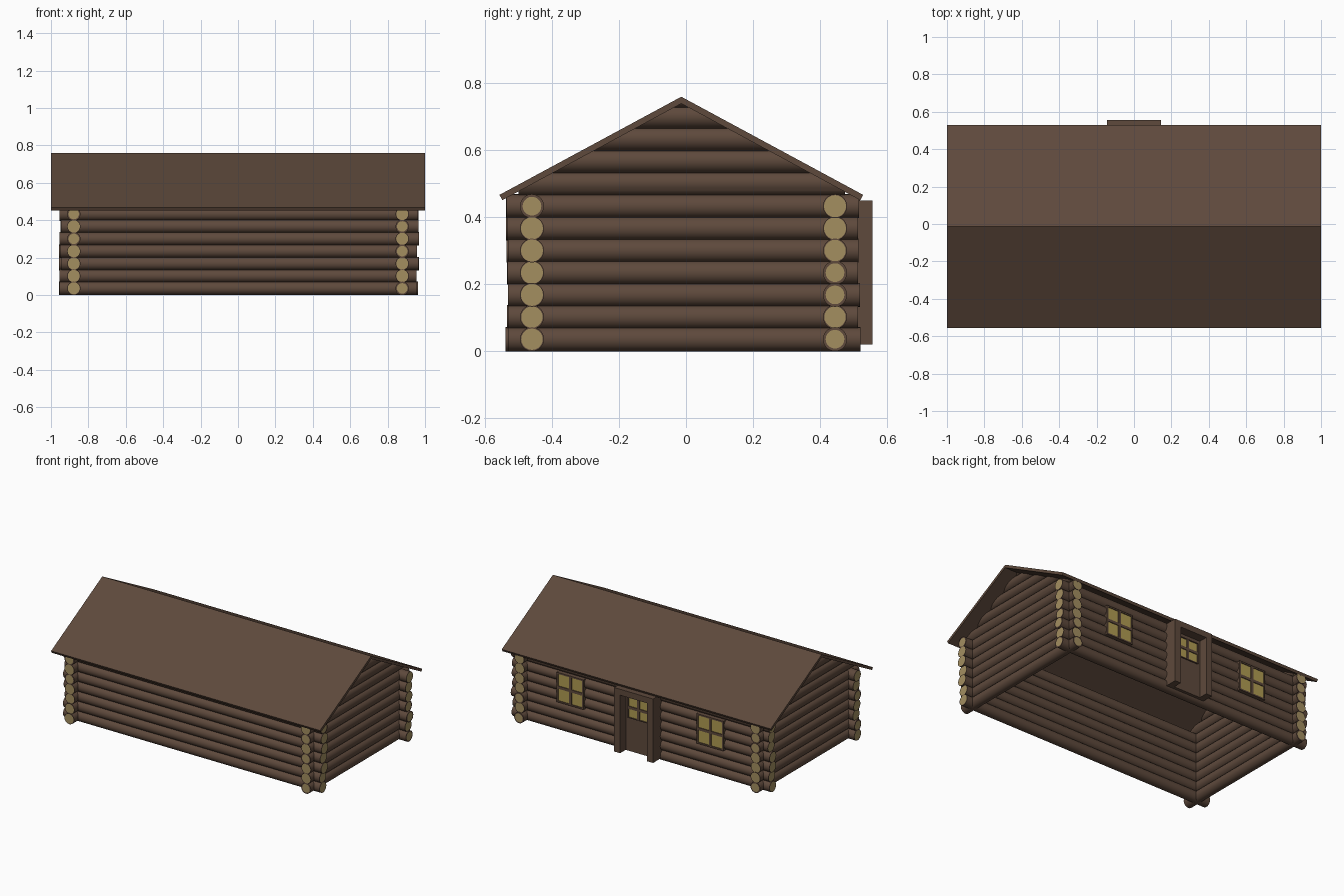
import bpy, bmesh, math, random
from mathutils import Matrix, Vector

if "Cube" in bpy.data.objects:
    bpy.data.objects.remove(bpy.data.objects["Cube"])

random.seed(4)


def material(name, rgb):
    m = bpy.data.materials.new(name)
    m.diffuse_color = (*rgb, 1)
    m.use_nodes = True
    m.node_tree.nodes["Principled BSDF"].inputs["Base Color"].default_value = m.diffuse_color
    return m


BARK = material("brown_bark", (0.112, 0.067, 0.045))
WOOD = material("cut_wood", (0.37, 0.275, 0.118))
GLASS = material("yellow_glass", (0.44, 0.33, 0.085))

RIDGE_Y, RIDGE_Z = -0.014, 0.76
EAVE_Z, HALF_SPAN, THICK = 0.467, 0.543, 0.018
SLOPE = math.atan2(RIDGE_Z - EAVE_Z, HALF_SPAN)
STEP, RADIUS = 0.0662, 0.036
FRONT_Y, BACK_Y, SIDE_X = -0.46, 0.445, 0.878


def finish(name, bm, mats):
    bmesh.ops.recalc_face_normals(bm, faces=bm.faces)
    me = bpy.data.meshes.new(name)
    bm.to_mesh(me)
    bm.free()
    for m in mats:
        me.materials.append(m)
    ob = bpy.data.objects.new(name, me)
    bpy.context.collection.objects.link(ob)
    return ob


def add_log(bm, axis, start, end, side, z, r=RADIUS):
    """Smooth log with cut-wood discs inset in both ends."""
    length, mid = end - start, (start + end) / 2
    if axis == 'x':
        mat = Matrix.Translation((mid, side, z)) @ Matrix.Rotation(math.pi / 2, 4, 'Y')
    else:
        mat = Matrix.Translation((side, mid, z)) @ Matrix.Rotation(math.pi / 2, 4, 'X')
    new = bmesh.ops.create_cone(bm, cap_ends=True, segments=20, radius1=r,
                                radius2=r, depth=length, matrix=mat)
    faces = {f for v in new["verts"] for f in v.link_faces}
    caps = [f for f in faces if len(f.verts) > 4]
    for f in faces:
        f.smooth = len(f.verts) == 4
    for f in caps:
        ring = bmesh.ops.inset_individual(bm, faces=[f], thickness=random.choice((0.003, 0.004, 0.008)))
        for q in ring["faces"]:
            q.smooth = False
        f.material_index = 1


def add_box(bm, x0, x1, y0, y1, z0, z1):
    mat = Matrix.Translation(((x0 + x1) / 2, (y0 + y1) / 2, (z0 + z1) / 2)) \
        @ Matrix.Diagonal((x1 - x0, y1 - y0, z1 - z0, 1))
    bmesh.ops.create_cube(bm, size=1, matrix=mat)


def jitter():
    return random.uniform(-0.008, 0.008)


# Front and back walls
for name, y in (("front_wall_logs", FRONT_Y), ("back_wall_logs", BACK_Y)):
    bm = bmesh.new()
    for i in range(7):
        add_log(bm, 'x', -0.95 + jitter(), 0.96 + jitter(), y, RADIUS + STEP * i)
    finish(name, bm, (BARK, WOOD))

# Side walls and gables, the gables trimmed to the roof slope
for name, x in (("left", -SIDE_X), ("right", SIDE_X)):
    bm = bmesh.new()
    for i in range(7):
        add_log(bm, 'y', -0.535 + jitter() / 2, 0.517 + jitter() / 2, x, RADIUS + STEP * i)
    finish(name + "_wall_logs", bm, (BARK, WOOD))

    bm = bmesh.new()
    for i in range(7, 11):
        add_log(bm, 'y', -0.5, 0.475, x, RADIUS + STEP * i)
    add_log(bm, 'y', -0.15, 0.12, x, RADIUS + STEP * 11 - 0.005)
    for s in (-1, 1):
        cut = bmesh.ops.bisect_plane(
            bm, geom=bm.verts[:] + bm.edges[:] + bm.faces[:],
            plane_co=(0, RIDGE_Y, RIDGE_Z - 0.016),
            plane_no=Vector((0, s * math.sin(SLOPE), math.cos(SLOPE))), clear_outer=True)
    finish(name + "_gable_logs", bm, (BARK, WOOD))

# Roof: one folded slab
bm = bmesh.new()
dy, dz = THICK * math.sin(SLOPE), THICK * math.cos(SLOPE)
under = RIDGE_Z - THICK / math.cos(SLOPE)
for s in (-1, 1):
    section = [(RIDGE_Y, RIDGE_Z), (RIDGE_Y + s * HALF_SPAN, EAVE_Z),
               (RIDGE_Y + s * (HALF_SPAN - dy), EAVE_Z - dz), (RIDGE_Y, under)]
    a = [bm.verts.new((-1, y, z)) for y, z in section]
    b = [bm.verts.new((1, y, z)) for y, z in section]
    bm.faces.new(a)
    bm.faces.new(b)
    for i in range(3):
        bm.faces.new((a[i], a[i + 1], b[i + 1], b[i]))
bmesh.ops.remove_doubles(bm, verts=bm.verts, dist=1e-5)
finish("roof", bm, (BARK,))


def window(name, x, z, y, w, h, bar, rim):
    """Two by two panes on a thin dark backing, with bars and a rim."""
    bm = bmesh.new()
    add_box(bm, x - w / 2, x + w / 2, y - 0.004, y, z - h / 2, z + h / 2)
    finish(name + "_panes", bm, (GLASS,))
    bm = bmesh.new()
    f = y + 0.005
    add_box(bm, x - bar / 2, x + bar / 2, y - 0.004, f, z - h / 2, z + h / 2)
    add_box(bm, x - w / 2, x + w / 2, y - 0.004, f, z - bar / 2, z + bar / 2)
    for s in (-1, 1):
        e, t = x + s * (w + rim) / 2, z + s * (h + rim) / 2
        add_box(bm, e - rim / 2, e + rim / 2, y - 0.03, f, z - h / 2 - rim, z + h / 2 + rim)
        add_box(bm, x - w / 2, x + w / 2, y - 0.03, f, t - rim / 2, t + rim / 2)
    finish(name + "_bars", bm, (BARK,))


# Windows on the back wall
window("left_window", -0.52, 0.30, 0.483, 0.18, 0.18, 0.018, 0.01)
window("right_window", 0.52, 0.30, 0.483, 0.18, 0.18, 0.018, 0.01)

# Door with a deep frame
bm = bmesh.new()
add_box(bm, -0.105, 0.105, 0.46, 0.497, 0.02, 0.42)
finish("door", bm, (BARK,))
window("door_window", 0, 0.315, 0.5, 0.15, 0.13, 0.018, 0.006)
bm = bmesh.new()
for s in (-1, 1):
    add_box(bm, min(s * 0.1, s * 0.145), max(s * 0.1, s * 0.145), 0.45, 0.557, 0.02, 0.45)
add_box(bm, -0.1, 0.1, 0.45, 0.557, 0.41, 0.45)
finish("door_frame", bm, (BARK,))
